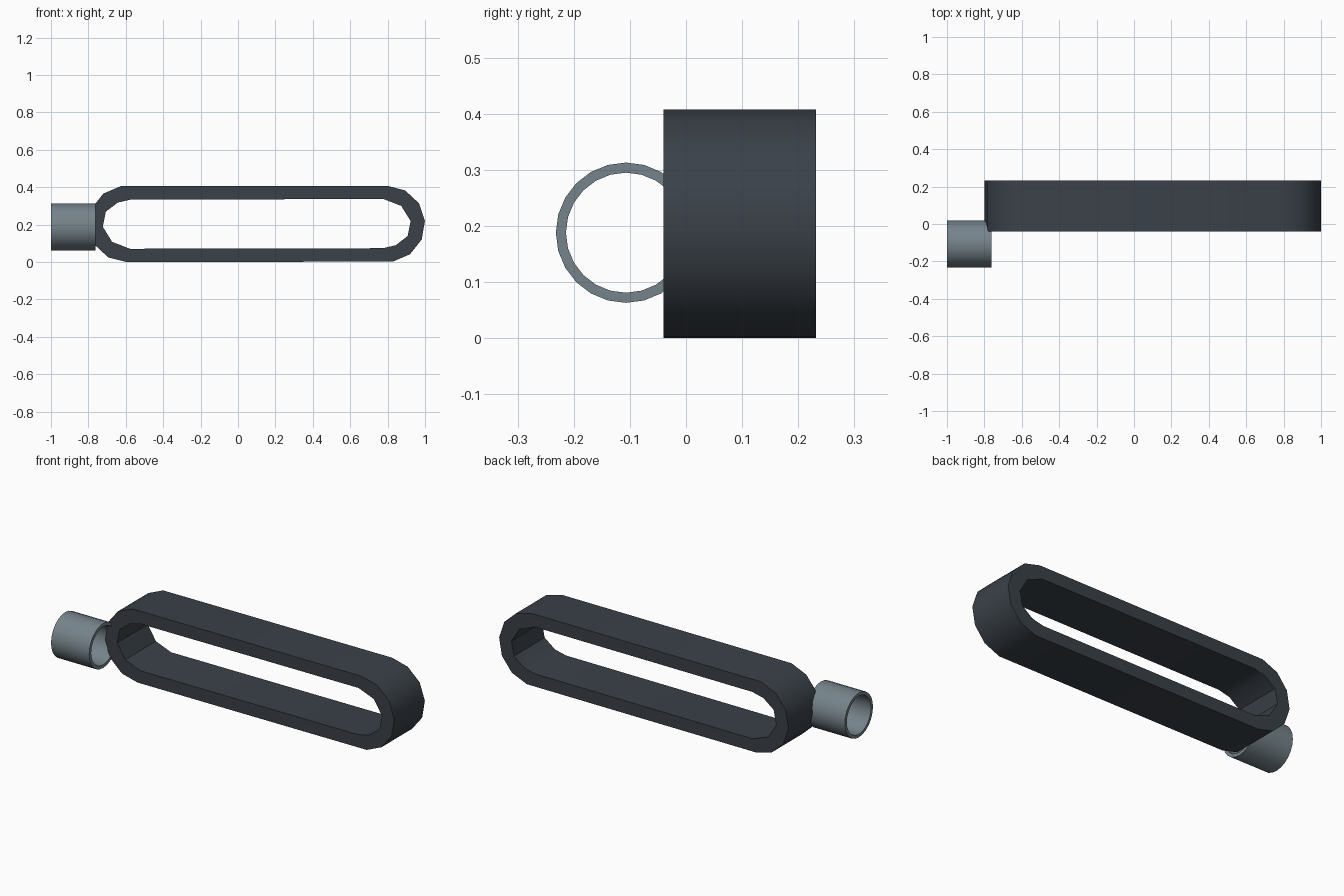
import bpy, bmesh, math
from mathutils import Vector

if "Cube" in bpy.data.objects:
    bpy.data.objects.remove(bpy.data.objects["Cube"], do_unlink=True)


def make_material(name, rgb):
    mat = bpy.data.materials.new(name)
    mat.use_nodes = True
    mat.diffuse_color = (*rgb, 1)
    mat.node_tree.nodes["Principled BSDF"].inputs["Base Color"].default_value = (*rgb, 1)
    return mat


def ring_prism(name, outer, inner, depth, mat):
    """Fill between two closed outlines, then extrude along the depth vector."""
    bm = bmesh.new()
    edges = []
    for outline in (outer, inner):
        verts = [bm.verts.new(p) for p in outline]
        edges += [bm.edges.new((v, verts[i - 1])) for i, v in enumerate(verts)]
    bmesh.ops.triangle_fill(bm, edges=edges, use_beauty=True)
    grown = bmesh.ops.extrude_face_region(bm, geom=bm.faces[:], use_keep_orig=True)
    moved = [g for g in grown["geom"] if isinstance(g, bmesh.types.BMVert)]
    bmesh.ops.translate(bm, verts=moved, vec=Vector(depth))
    bmesh.ops.recalc_face_normals(bm, faces=bm.faces[:])
    mesh = bpy.data.meshes.new(name)
    bm.to_mesh(mesh)
    bm.free()
    mesh.materials.append(mat)
    obj = bpy.data.objects.new(name, mesh)
    bpy.context.collection.objects.link(obj)
    bpy.ops.object.select_all(action='DESELECT')
    obj.select_set(True)
    bpy.context.view_layer.objects.active = obj
    bpy.ops.object.shade_smooth_by_angle(angle=math.radians(30))
    return obj


dark = make_material("dark slate", (0.042, 0.053, 0.066))
grey = make_material("steel grey", (0.180, 0.228, 0.258))

# Long rounded frame: each outline is one end plus its half-turn copy
MID_X, MID_Z, FRONT_Y = 0.10, 0.204, -0.04


def half_turn_outline(end):
    pts = end + [(2 * MID_X - x, 2 * MID_Z - z) for x, z in end]
    return [(x, FRONT_Y, z) for x, z in pts]


outer_end = []
for i in range(7):
    a = math.radians(90 - 28.5 * i)
    outer_end.append((0.796 + 0.204 * math.cos(a), MID_Z + 0.204 * math.sin(a)))
inner_end = [(0.778, 0.337), (0.873, 0.300), (0.923, 0.219),
             (0.907, 0.139), (0.843, 0.090), (0.774, 0.074)]
ring_prism("rounded_frame", half_turn_outline(outer_end),
           half_turn_outline(inner_end), (0, 0.272, 0), dark)


# Open tube beside the frame's right end
def circle(radius, count=24):
    return [(-1.0, -0.107 + radius * math.cos(2 * math.pi * i / count),
             0.188 + radius * math.sin(2 * math.pi * i / count)) for i in range(count)]


ring_prism("side_tube", circle(0.125), circle(0.107), (0.237, 0, 0), grey)
